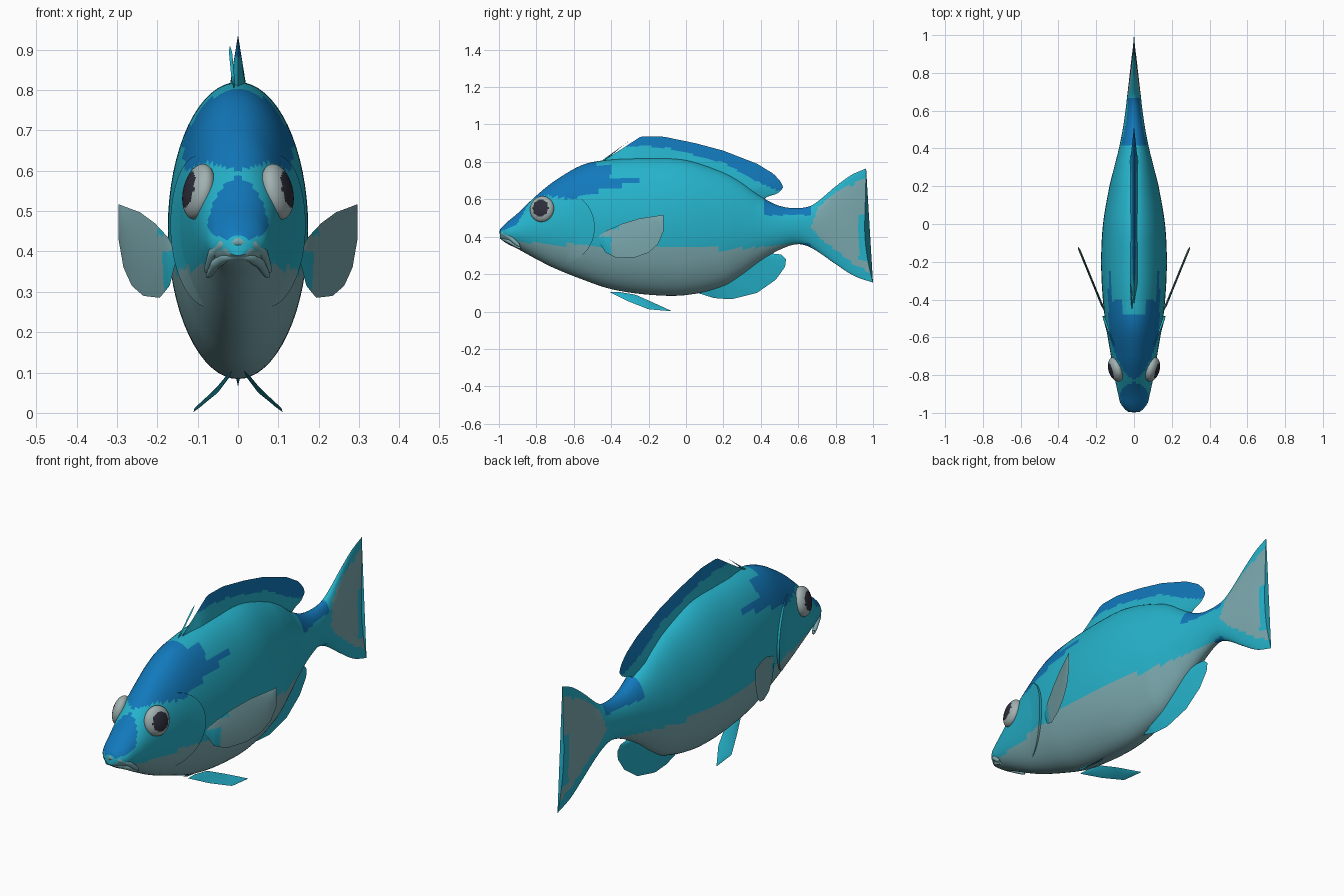
import bpy, bmesh, math
from mathutils import Vector

if "Cube" in bpy.data.objects:
    bpy.data.objects.remove(bpy.data.objects["Cube"])

def mat(name, c):
    m = bpy.data.materials.new(name)
    m.diffuse_color = (*c, 1)
    m.use_nodes = True
    m.node_tree.nodes["Principled BSDF"].inputs["Base Color"].default_value = m.diffuse_color
    return m

MATS = [mat("deep_blue", (0.006, 0.19, 0.50)), mat("teal", (0.019, 0.45, 0.60)),
        mat("belly_grey", (0.20, 0.40, 0.43)), mat("eye_white", (0.36, 0.44, 0.44)),
        mat("pupil_dark", (0.026, 0.026, 0.042))]
BLUE, TEAL, GREY, WHITE, DARK = range(5)

# body stations: y, top z, bottom z, half width (tail fan included)
ST = [(-.995, .44, .39, .03), (-.96, .475, .365, .065), (-.9, .525, .335, .084), (-.8, .62, .28, .105),
      (-.7, .70, .23, .122), (-.55, .785, .17, .147), (-.4, .812, .12, .165), (-.2, .82, .09, .174),
      (0, .81, .088, .164), (.2, .745, .135, .13), (.3, .69, .195, .105), (.4, .615, .27, .08),
      (.5, .565, .33, .06), (.6, .553, .36, .045), (.68, .572, .335, .036), (.8, .67, .25, .022),
      (.88, .73, .19, .013), (.955, .765, .155, .003)]

def lerp(table, y, k=1):
    """Piecewise linear lookup."""
    for a, b in zip(table, table[1:]):
        if y <= b[0]:
            t = max(0, (y - a[0]) / (b[0] - a[0]))
            return a[k] + (b[k] - a[k]) * t
    return table[-1][k]

def smooth(y, k):
    """Hermite lookup through the body stations."""
    n = len(ST)
    i = max(j for j in range(n - 1) if ST[j][0] <= y + 1e-9)
    def slope(j):
        a, b = ST[max(j - 1, 0)], ST[min(j + 1, n - 1)]
        return (b[k] - a[k]) / (b[0] - a[0])
    a, b = ST[i], ST[i + 1]
    h = b[0] - a[0]
    t = (y - a[0]) / h
    return ((2*t**3 - 3*t*t + 1) * a[k] + (t**3 - 2*t*t + t) * h * slope(i)
            + (3*t*t - 2*t**3) * b[k] + (t**3 - t*t) * h * slope(i + 1))

def surf_x(y, z):
    top, bot = smooth(y, 1), smooth(y, 2)
    q = (z - (top + bot) / 2) / ((top - bot) / 2)
    return smooth(y, 3) * math.sqrt(max(0, 1 - q * q))

HEAD = [(-1, .425), (-.9, .47), (-.83, .60), (-.75, .62), (-.6, .60), (-.5, .63), (-.4, .665), (-.3, .68), (-.14, .69)]
STRIPE = [(-.5, .9), (-.47, .74), (-.4, .72), (-.3, .705), (-.14, .69)]
BELLY = [(-1, .41), (-.9, .375), (-.75, .36), (-.5, .355), (0, .33), (.35, .34), (.6, .365)]
TAIL_HI = [(.67, .45), (.7, .55), (.8, .64), (.96, .71)]
TAIL_LO = [(.67, .45), (.72, .39), (.8, .33), (.9, .25), (1, .20)]

def body_colour(c):
    y, z = c.y, c.z
    if y > .67:
        if y > .925 and .27 < z < .53:
            return TEAL
        return GREY if lerp(TAIL_LO, y) < z < lerp(TAIL_HI, y) else TEAL
    if y > .6 and z < .365:
        return BLUE
    if y < -.14 and lerp(HEAD, y) < z and (y < -.5 or z < lerp(STRIPE, y)):
        return BLUE
    if -.5 <= y < -.4 and .06 < abs(c.x) < .11 and z > .7:
        return BLUE
    if y > .42 and z > .515:
        return BLUE
    return GREY if z < lerp(BELLY, y) else TEAL

def finish(bm, name, rule):
    bmesh.ops.remove_doubles(bm, verts=bm.verts, dist=1e-5)
    bmesh.ops.recalc_face_normals(bm, faces=bm.faces)
    for f in bm.faces:
        f.material_index = rule(f.calc_center_median())
    me = bpy.data.meshes.new(name)
    bm.to_mesh(me)
    bm.free()
    for m in MATS:
        me.materials.append(m)
    ob = bpy.data.objects.new(name, me)
    bpy.context.collection.objects.link(ob)
    bpy.ops.object.select_all(action='DESELECT')
    ob.select_set(True)
    bpy.context.view_layer.objects.active = ob
    bpy.ops.object.shade_smooth_by_angle(angle=math.radians(50))
    return ob

def grid(bm, rows, closed=False):
    vs = [[bm.verts.new(p) for p in r] for r in rows]
    for a, b in zip(vs, vs[1:]):
        n = len(a)
        for j in range(n if closed else n - 1):
            bm.faces.new((a[j], a[(j + 1) % n], b[(j + 1) % n], b[j]))
    return vs

# body and tail as one loft
bm = bmesh.new()
rows, N, M = [], 170, 64
for i in range(N + 1):
    y = -.995 + 1.95 * i / N
    top, bot, w = (smooth(y, k) for k in (1, 2, 3))
    fan = max(0, (y - .65) / .305) ** 2
    ring = []
    for j in range(M):
        a = 2 * math.pi * j / M
        z = (top + bot) / 2 + (top - bot) / 2 * math.cos(a)
        pull = .045 * ((.46 - z) / .305) ** 2 if z < .46 else .008 * (z - .46) / .3
        ring.append((w * math.sin(a), y + fan * pull, z))
    rows.append(ring)
vs = grid(bm, rows, True)
bm.faces.new(vs[0])
bm.faces.new(vs[-1])
finish(bm, "body_and_tail", body_colour)

def resample(pts, n):
    pts = [Vector(p) for p in pts]
    d = [0]
    for a, b in zip(pts, pts[1:]):
        d.append(d[-1] + (b - a).length)
    return [Vector([lerp([(s, *p) for s, p in zip(d, pts)], d[-1] * i / n, k) for k in (1, 2, 3)])
            for i in range(n + 1)]

def fin(name, base, edge, thick, rule, wedge=True, n=60, m=14):
    """Thin two-sided fin between a base line and an outer edge."""
    bm = bmesh.new()
    A, B = resample(base, n), resample(edge, n)
    for s in (-1, 1):
        rows = []
        for i, (a, b) in enumerate(zip(A, B)):
            end = min(1, 8 * i / n, 8 * (n - i) / n)
            rows.append([a.lerp(b, j / m) + Vector((s * thick * end * (1 - j / m if wedge
                         else 4 * j / m * (1 - j / m)), 0, 0)) for j in range(m + 1)])
        grid(bm, rows)
    return finish(bm, name, rule)

def flat(pts):
    return [(0, y, z) for y, z in pts]

# dorsal fin with blue upper band
BAND = [(-.36, .88), (-.22, .885), (-.1, .875), (.05, .835), (.2, .795), (.4, .685), (.52, .63)]
fin("dorsal_fin", flat([(-.43, .80), (-.2, .80), (.05, .77), (.25, .70), (.42, .59)]),
    flat([(-.43, .815), (-.35, .865), (-.24, .937), (-.12, .935), (.05, .90), (.2, .86), (.38, .79),
          (.47, .735), (.51, .69), (.52, .66), (.49, .63), (.42, .61)]), .022,
    lambda c: BLUE if c.y > -.36 and c.z > lerp(BAND, c.y) else TEAL)
fin("front_spine", [(-.01, -.46, .80), (-.02, -.31, .908)], [(-.01, -.43, .81), (-.02, -.31, .91)],
    .004, lambda c: TEAL, False, 12, 4)
# anal fin
fin("anal_fin", flat([(.06, .13), (.2, .16), (.3, .22), (.43, .32)]),
    flat([(.06, .10), (.15, .072), (.24, .065), (.38, .10), (.48, .17), (.53, .24), (.535, .28),
          (.51, .305), (.46, .31), (.42, .295)]), .02, lambda c: TEAL)

for s, side in ((1, "right"), (-1, "left")):
    # pectoral fin, leaning outward towards the tip
    def lean(pts):
        return [(s * (.157 + .139 * (y + .46) / .34), y, z) for y, z in pts]
    fin("pectoral_fin_" + side,
        lean([(-.47, .38), (-.43, .315), (-.37, .285), (-.27, .29), (-.2, .315), (-.15, .36), (-.12, .43), (-.12, .515)]),
        lean([(-.47, .40), (-.42, .435), (-.34, .47), (-.25, .497), (-.12, .517)]), .006,
        lambda c: TEAL if c.y < -.40 and c.z < .40 or c.y < -.36 and c.z > .44 else GREY, False)
    # pelvic fin
    fin("pelvic_fin_" + side, [(s*.015, -.41, .105), (s*.06, -.31, .055), (s*.108, -.2, .012), (s*.11, -.08, .002)],
        [(s*.015, -.36, .105), (s*.02, -.27, .09), (s*.05, -.18, .05), (s*.11, -.08, .004)], .004,
        lambda c: TEAL, False, 30, 6)
    # gill cover, a raised rounded plate on the cheek
    bm = bmesh.new()
    rows = []
    for i in range(41):
        a = math.radians(-95 + 190 * i / 40)
        row = []
        for r in [k / 20 for k in range(21)] + [1.0]:
            y, z = -.66 + .172 * r * math.cos(a), .45 + .188 * r * math.sin(a)
            lift = -.004 + .016 * r * r * max(0, math.cos(a)) ** .6
            if len(row) == 21:
                lift = -.012
            row.append((s * (surf_x(y, z) + lift), y, z))
        rows.append(row)
    grid(bm, rows)
    ob = finish(bm, "gill_cover_" + side, body_colour)
    if sum(p.normal.x * s for p in ob.data.polygons) < 0:
        ob.data.flip_normals()
    # eye: flattened ball with a dark pupil cap
    bm = bmesh.new()
    bmesh.ops.create_uvsphere(bm, u_segments=48, v_segments=40, radius=1)
    eye = finish(bm, "eye_" + side,
                 lambda c: DARK if c.x * s > 0 and math.hypot(c.y, c.z) < .66 else WHITE)
    eye.scale = (.036, .066, .07)
    eye.rotation_euler = (0, s * math.radians(-12), s * math.radians(-17))
    eye.location = (s * .097, -.77, .548)

# lips: two bent tubes around the snout
def lip(name, pts, r):
    bm = bmesh.new()
    P = resample([(-x, y, z) for x, y, z in pts[:0:-1]] + pts, 32)
    rows = []
    for i, p in enumerate(P):
        t = (P[min(i + 1, 32)] - P[max(i - 1, 0)]).normalized()
        u = t.cross(Vector((0, 0, 1))).normalized()
        v = u.cross(t)
        q = r * (.35 + .65 * math.sin(math.pi * i / 32) ** .5)
        rows.append([p + q * (u * math.cos(k * math.pi / 5) + v * math.sin(k * math.pi / 5)) for k in range(10)])
    vs = grid(bm, rows, True)
    bm.faces.new(vs[0])
    bm.faces.new(vs[-1])
    finish(bm, name, lambda c: GREY)

lip("upper_lip", [(0, -.984, .425), (.035, -.975, .418), (.062, -.94, .395), (.078, -.89, .35)], .015)
lip("lower_lip", [(0, -.977, .393), (.03, -.968, .388), (.055, -.935, .37), (.074, -.885, .338)], .014)
